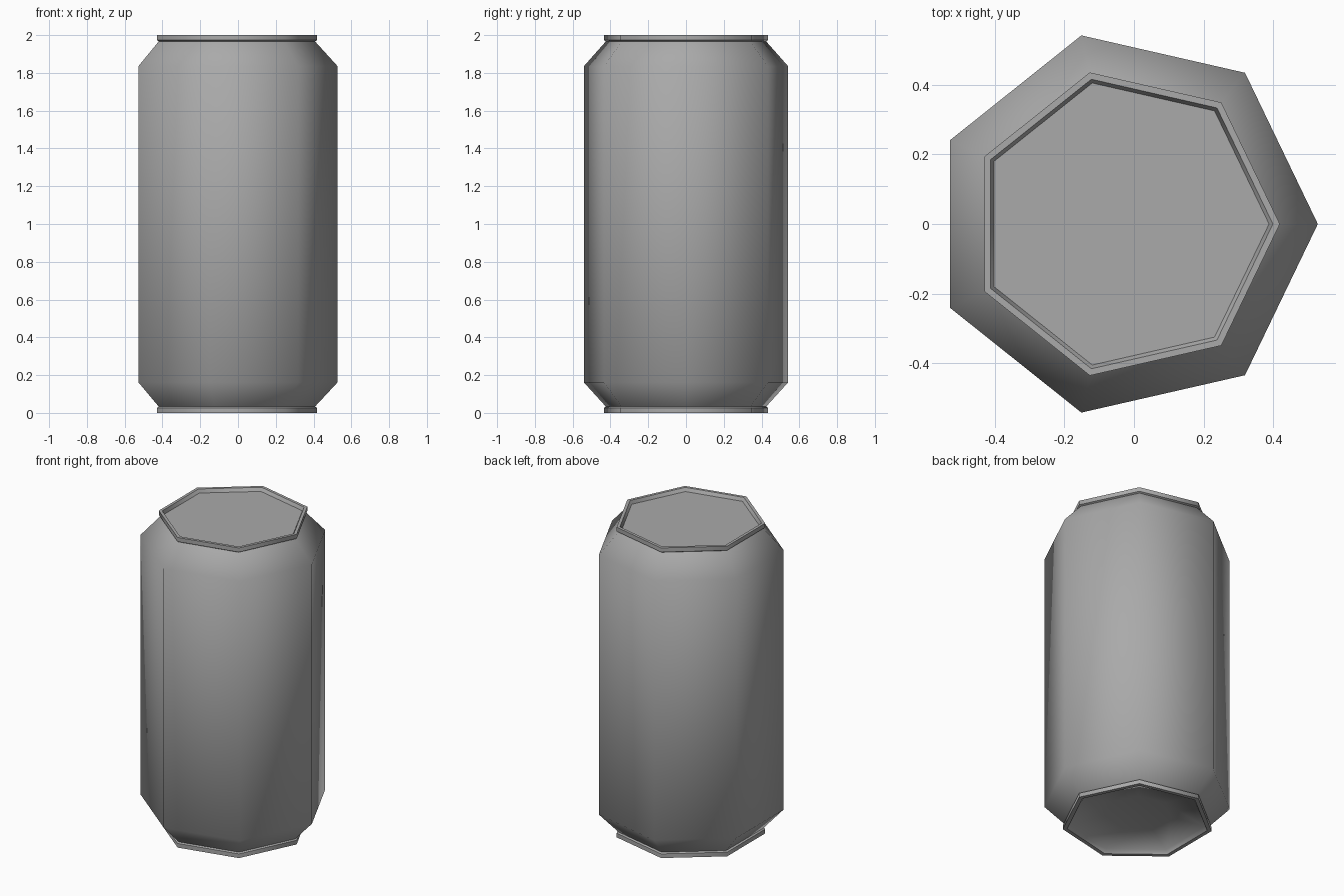
import bpy, bmesh
from math import cos, sin, tau, radians

if "Cube" in bpy.data.objects:
    bpy.data.objects.remove(bpy.data.objects["Cube"])

SIDES = 7
SHIFT = -0.0275   # centres the odd-sided outline on x

metal = bpy.data.materials.new("grey_metal")
metal.use_nodes = True
colour = (0.40, 0.40, 0.40, 1)
metal.diffuse_color = colour
metal.node_tree.nodes["Principled BSDF"].inputs["Base Color"].default_value = colour

# Profile (radius, z) from the underside, up the wall, over the rim to the lid
profile = [
    (0.20, 0.06), (0.405, 0.025), (0.42, 0.0),       # domed base
    (0.446, 0.0), (0.446, 0.027), (0.435, 0.033),    # bottom rim
    (0.555, 0.162), (0.555, 1.835),                  # body wall
    (0.435, 1.967), (0.446, 1.973), (0.446, 2.0),    # neck and top rim
    (0.426, 2.0), (0.415, 1.978),                    # recessed lid
]

bm = bmesh.new()
rings = [[bm.verts.new((SHIFT + r * cos(tau * i / SIDES), r * sin(tau * i / SIDES), z))
          for i in range(SIDES)] for r, z in profile]
for low, high in zip(rings, rings[1:]):
    for i in range(SIDES):
        j = (i + 1) % SIDES
        bm.faces.new((low[i], low[j], high[j], high[i]))
bm.faces.new(rings[-1])
bm.faces.new(rings[0][::-1])

mesh = bpy.data.meshes.new("drink_can")
bm.to_mesh(mesh)
bm.free()
mesh.materials.append(metal)
can = bpy.data.objects.new("drink_can", mesh)
bpy.context.collection.objects.link(can)

# Round shading around the wall, crisp rim edges
bpy.ops.object.select_all(action="DESELECT")
can.select_set(True)
bpy.context.view_layer.objects.active = can
bpy.ops.object.shade_smooth_by_angle(angle=radians(58))
